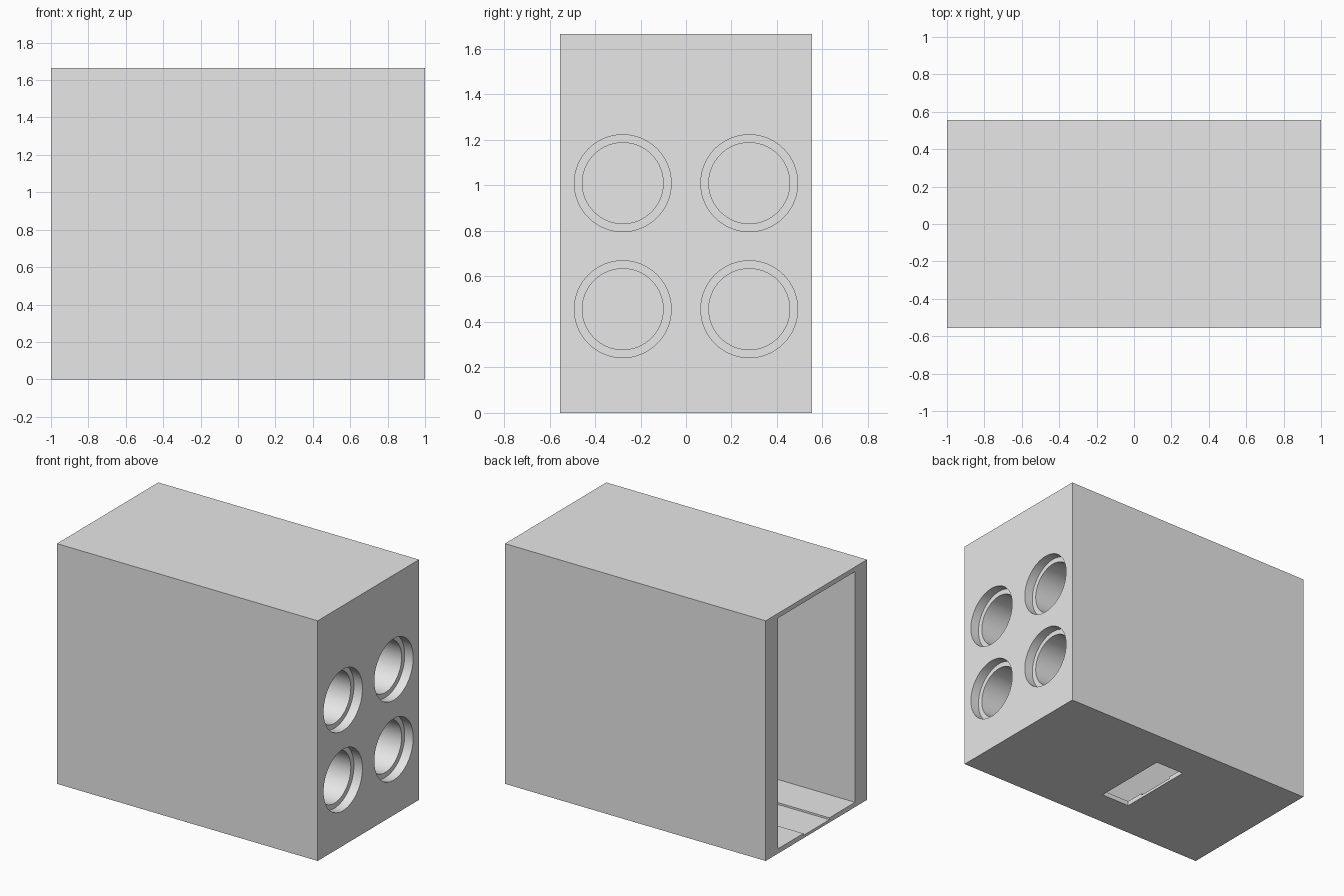
import bpy
import math

cube = bpy.data.objects.get("Cube")
if cube:
    bpy.data.objects.remove(cube, do_unlink=True)

LENGTH, WIDTH, HEIGHT = 2.0, 1.11, 1.665
SIDE_WALL, PLATE = 0.132, 0.033      # side walls, floor and roof
CAVITY_END = 0.2                     # inner end of the open cavity
BORE_END = 0.33                      # blind end of the round sockets
SLOT_X = (-0.185, 0.037)
OVER = 0.1                           # cutter overshoot

grey = bpy.data.materials.new("light_grey")
grey.use_nodes = True
grey.diffuse_color = (0.8, 0.8, 0.8, 1)
grey.node_tree.nodes["Principled BSDF"].inputs["Base Color"].default_value = (0.8, 0.8, 0.8, 1)


def box(name, xs, ys, zs):
    """Axis-aligned box from its three ranges."""
    center = [(a + b) / 2 for a, b in (xs, ys, zs)]
    bpy.ops.mesh.primitive_cube_add(size=1, location=center)
    ob = bpy.context.object
    ob.name = name
    ob.scale = [b - a for a, b in (xs, ys, zs)]
    bpy.ops.object.transform_apply(location=True, rotation=False, scale=True)
    ob.data.materials.append(grey)
    return ob


def rod(name, radius, x0, x1, y, z):
    """Cylinder lying along x."""
    bpy.ops.mesh.primitive_cylinder_add(
        vertices=64, radius=radius, depth=x1 - x0,
        location=((x0 + x1) / 2, y, z), rotation=(0, math.pi / 2, 0))
    ob = bpy.context.object
    ob.name = name
    ob.data.materials.append(grey)
    return ob


def cut(target, cutter):
    """Subtract the cutter and discard it."""
    cutter.hide_render = True
    mod = target.modifiers.new("cut", "BOOLEAN")
    mod.operation = "DIFFERENCE"
    mod.solver = "EXACT"
    mod.object = cutter
    bpy.context.view_layer.objects.active = target
    bpy.ops.object.modifier_apply(modifier=mod.name)
    bpy.data.objects.remove(cutter, do_unlink=True)


# Outer block
half_x, half_y = LENGTH / 2, WIDTH / 2
housing = box("housing", (-half_x, half_x), (-half_y, half_y), (0, HEIGHT))

# Cavity open at the end opposite the sockets
inner_y = half_y - SIDE_WALL
cut(housing, box("cavity_cutter", (-half_x - OVER, CAVITY_END),
                 (-inner_y, inner_y), (PLATE, HEIGHT - PLATE)))

# Shallow channel along the cavity floor
cut(housing, box("channel_cutter", (-half_x - OVER, SLOT_X[1]),
                 (-0.142, 0.142), (PLATE - 0.013, PLATE + OVER)))

# Slot through the floor
cut(housing, box("slot_cutter", SLOT_X, (-0.28, 0.28), (-OVER, PLATE + OVER)))

# Four stepped round sockets
for y in (-0.278, 0.278):
    for z in (0.456, 1.01):
        cut(housing, rod("recess_cutter", 0.213, half_x - 0.065, half_x + OVER, y, z))
        cut(housing, rod("bore_cutter", 0.178, BORE_END, half_x + OVER, y, z))

# Smooth sockets, crisp edges
bpy.ops.object.select_all(action="DESELECT")
housing.select_set(True)
bpy.context.view_layer.objects.active = housing
bpy.ops.object.shade_smooth_by_angle(angle=math.radians(30))
